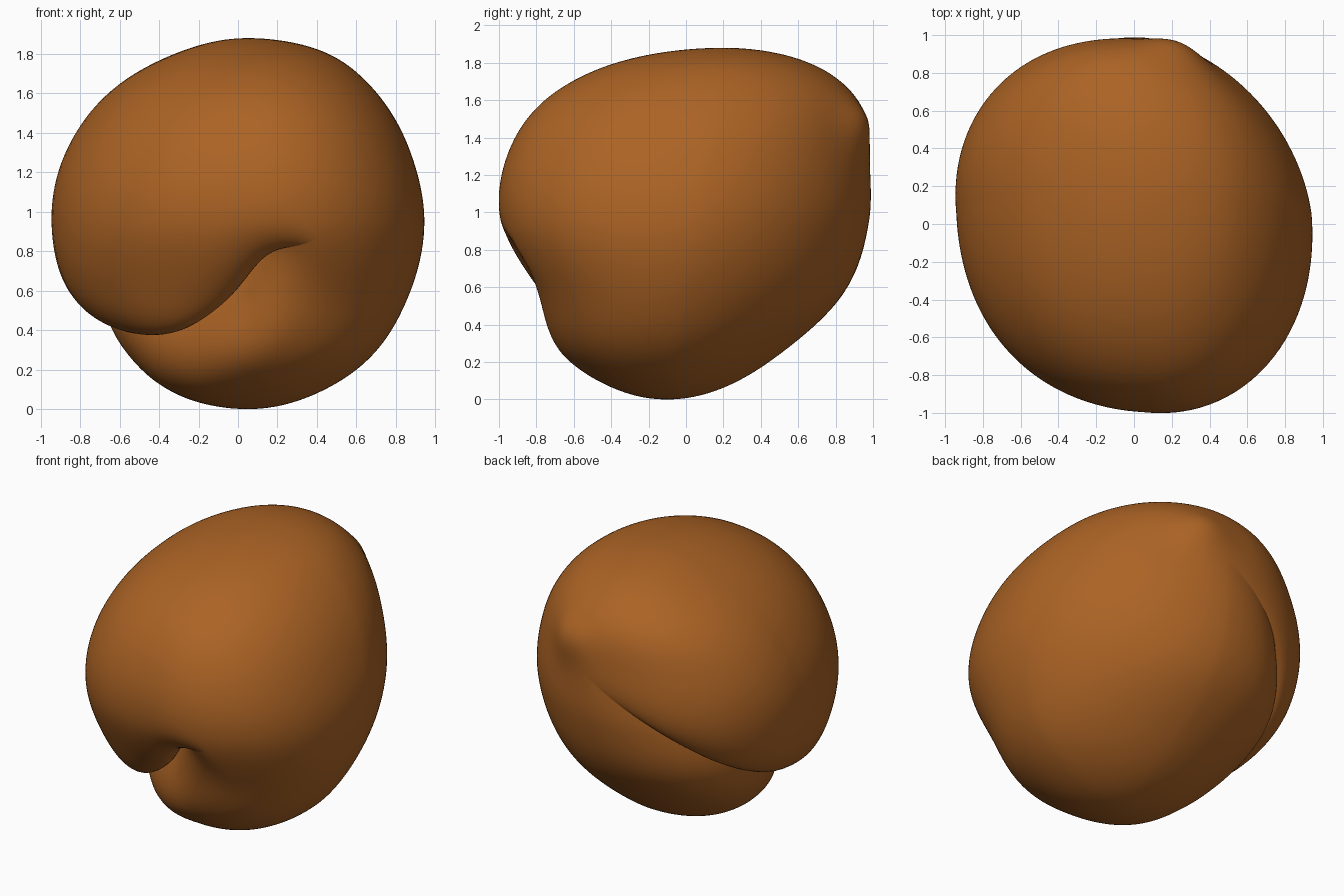
import bpy, bmesh, math
from mathutils import Vector

cube = bpy.data.objects.get("Cube")
if cube:
    bpy.data.objects.remove(cube)

# Fold frame: the mesh equator follows the plane of the fold
FOLD_UP = Vector((-0.62, -0.36, 1)).normalized()
FOLD_SIDE = Vector((-0.85, 0, -0.53))
FOLD_SIDE = (FOLD_SIDE - FOLD_UP * FOLD_SIDE.dot(FOLD_UP)).normalized()
FOLD_FRONT = FOLD_UP.cross(FOLD_SIDE)
CENTRE = Vector((0.05, 0.05, 0.94))
TIP = Vector((0.21, 0.83, 0.54)).normalized()

# Body fullness from bottom to top, every 25 degrees of height angle
RIGHT = (0.93, 0.88, 0.97, 0.99, 0.995, 0.98, 0.89)
LEFT = (0.85, 0.89, 0.88, 0.89, 0.89, 0.93, 1.04)
FRONT = (0.83, 0.89, 0.875, 1.035, 1.16, 1.30, 1.41)
BACK = (0.80, 0.83, 0.92, 0.925, 0.95, 1.09, 1.18)


def curve(row, angle):
    """Smooth interpolation through a fullness row."""
    f = min(max((angle + 75) / 25, 0), 5.9999)
    i = int(f)
    t = f - i
    a, b, c, d = (row[min(max(i + k, 0), 6)] for k in (-1, 0, 1, 2))
    return b + t / 2 * (c - a + t * (2 * a - 5 * b + 4 * c - d
                                     + t * (3 * (b - c) + d - a)))


def smooth(lo, hi, v):
    t = min(max((v - lo) / (hi - lo), 0), 1)
    return t * t * (3 - 2 * t)


def bump(v, mid, width):
    return math.exp(-((v - mid) / width) ** 2)


def body_point(v):
    """Map a unit direction onto the unfolded body."""
    angle = math.degrees(math.asin(min(max(v.z, -1), 1)))
    theta = math.atan2(v.y, v.x)
    # Corners: flatter at the back left, fuller at the other three
    s = math.sin(2 * theta)
    corner = 1 + 0.015 * s * s - 0.0475 * s
    corner -= 0.038 * (1 - 0.6 * v.z) * max(s, 0) * math.cos(theta - math.pi / 4)
    wide = curve(LEFT if v.x > 0 else RIGHT, angle)
    deep = curve(BACK if v.y > 0 else FRONT, angle)
    return Vector((0.05 + v.x * wide * corner,
                   0.05 + 0.15 * v.z + v.y * deep * corner,
                   0.94 + 0.94 * v.z))


def shape(co):
    """Place one sphere vertex, cutting the fold along the equator."""
    co = co.normalized()
    lat = math.asin(min(max(co.z, -1), 1))
    lon = math.atan2(co.y, co.x)
    deg = math.degrees(lon)
    lat = math.copysign(math.pi / 2 * (abs(lat) * 2 / math.pi) ** 1.4, lat)
    if abs(lat) < 1e-5:
        lat = 0.0
    # Fold strength and depth
    strength = smooth(-108, -15, deg) * (1 - smooth(82, 106, deg))
    depth = strength * (0.17 + 0.07 * smooth(0, 60, deg))
    if lat >= 0:
        cut = depth * max(0, 1 - lat / 0.42) ** 5
        lip = strength * 0.09 * (lat / 0.08) * math.exp(1 - lat / 0.08)
    else:
        cut = depth * max(0, 1 + lat / 0.48) ** 2.6
        lip = 0
    # The fold line waves gently at the front
    wave = 0.09 * bump(deg, 88, 13) - 0.1 * bump(deg, 45, 26)
    lat += wave * math.cos(lat) ** 2 - lip
    flat = FOLD_SIDE * math.cos(lon) + FOLD_FRONT * math.sin(lon)
    v = flat * math.cos(lat) + FOLD_UP * math.sin(lat)
    # Pointed tip at the back
    cut -= 0.055 * bump((v - TIP).length, 0, 0.19)
    return CENTRE + (body_point(v) - CENTRE) * (1 - cut)


# Body
mesh = bpy.data.meshes.new("folded_body")
bm = bmesh.new()
bmesh.ops.create_uvsphere(bm, u_segments=160, v_segments=120, radius=1)
for vert in bm.verts:
    vert.co = shape(vert.co)
bmesh.ops.recalc_face_normals(bm, faces=bm.faces)
for face in bm.faces:
    face.smooth = True
bm.to_mesh(mesh)
bm.free()
body = bpy.data.objects.new("folded_body", mesh)
bpy.context.collection.objects.link(body)

# Colour
brown = bpy.data.materials.new("warm_brown")
brown.use_nodes = True
colour = (0.41, 0.125, 0.018, 1)
brown.diffuse_color = colour
brown.node_tree.nodes["Principled BSDF"].inputs["Base Color"].default_value = colour
mesh.materials.append(brown)
